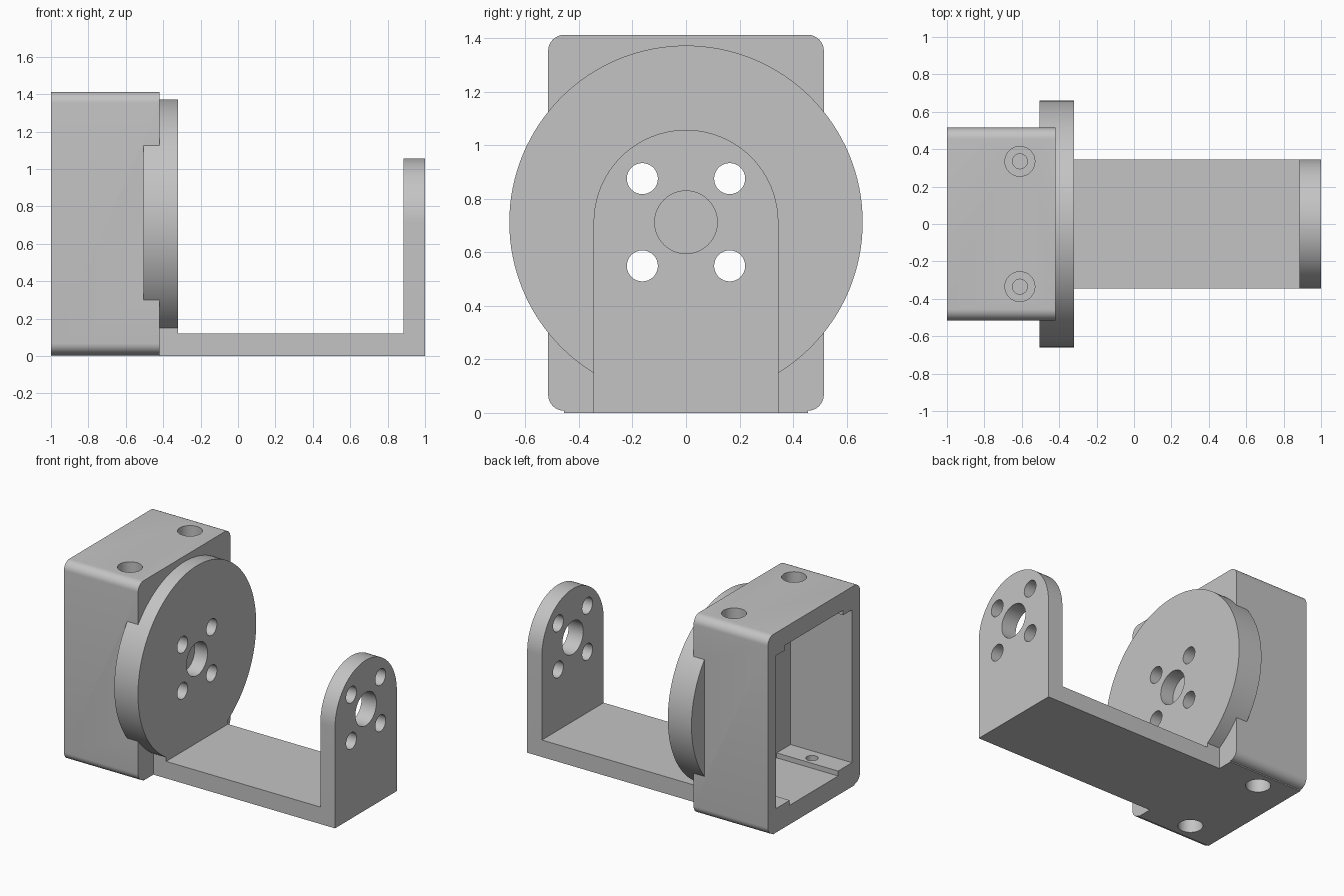
import bpy, bmesh, math
from mathutils import Vector

if "Cube" in bpy.data.objects:
    bpy.data.objects.remove(bpy.data.objects["Cube"])

grey = bpy.data.materials.new("light_grey")
grey.diffuse_color = (0.55, 0.55, 0.55, 1)
grey.use_nodes = True
grey.node_tree.nodes["Principled BSDF"].inputs["Base Color"].default_value = grey.diffuse_color

ZC = 0.712  # height of the pivot axis


def prism(name, points, a, b, axis="x"):
    """Extrude a closed profile: (y, z) along x, or (x, y) along z."""
    place = (lambda p, t: (t, p[0], p[1])) if axis == "x" else (lambda p, t: (p[0], p[1], t))
    bm = bmesh.new()
    face = bm.faces.new([bm.verts.new(place(p, a)) for p in points])
    new = bmesh.ops.extrude_face_region(bm, geom=[face])["geom"]
    shift = Vector(place((0, 0), b - a))
    bmesh.ops.translate(bm, vec=shift, verts=[v for v in new if isinstance(v, bmesh.types.BMVert)])
    bmesh.ops.recalc_face_normals(bm, faces=bm.faces[:])
    mesh = bpy.data.meshes.new(name)
    bm.to_mesh(mesh)
    bm.free()
    mesh.materials.append(grey)
    ob = bpy.data.objects.new(name, mesh)
    bpy.context.collection.objects.link(ob)
    return ob


def rect(u0, u1, v0, v1):
    return [(u0, v0), (u1, v0), (u1, v1), (u0, v1)]


def arc(cu, cv, r, start, end, n):
    return [(cu + r * math.cos(math.radians(start + (end - start) * i / n)),
             cv + r * math.sin(math.radians(start + (end - start) * i / n))) for i in range(n + 1)]


def circle(cu, cv, r, n=48):
    return arc(cu, cv, r, 0, 360, n)[:-1]


def rounded(hw, v0, v1, r):
    pts = []
    for su, cv, s in ((1, v0 + r, -90), (1, v1 - r, 0), (-1, v1 - r, 90), (-1, v0 + r, 180)):
        pts += arc(su * (hw - r), cv, r, s, s + 90, 8)
    return pts


def combine(target, other, operation):
    mod = target.modifiers.new("bool", "BOOLEAN")
    mod.operation = operation
    mod.solver = "EXACT"
    mod.object = other
    bpy.context.view_layer.objects.active = target
    bpy.ops.object.modifier_apply(modifier=mod.name)
    bpy.data.objects.remove(other)


# Solid parts: housing, its foot, round flange, floor arm, flange foot, upright ear
body = prism("motor_bracket", rounded(0.515, 0.008, 1.412, 0.06), -1, -0.42)
solids = [
    prism("foot", rect(-0.455, 0.455, 0, 0.05), -1, -0.42),
    prism("flange", circle(0, ZC, 0.66, 128), -0.505, -0.32),
    prism("flange_foot", rect(-0.345, 0.345, 0, 0.3), -0.46, -0.32),
    prism("arm", rect(-0.345, 0.345, 0, 0.12), -0.45, 0.95),
    prism("ear", [(-0.345, 0), (0.345, 0)] + arc(0, ZC, 0.345, 0, 180, 48), 0.885, 1),
]
for s in solids:
    combine(body, s, "UNION")

# Housing cavity, stepped so that ledges carry the screws
cavity = [(-0.27, 0.135), (0.27, 0.135), (0.27, 0.17), (0.425, 0.17),
          (0.425, 1.25), (0.325, 1.25), (0.325, 1.285), (-0.325, 1.285),
          (-0.325, 1.25), (-0.425, 1.25), (-0.425, 0.17), (-0.27, 0.17)]
cuts = [prism("cavity", cavity, -1.1, -0.52)]

# Centre holes: blind pocket in the flange, through hole in the ear
cuts.append(prism("pocket", circle(0, ZC, 0.117), -0.42, -0.2))
cuts.append(prism("ear_hole", circle(0, ZC, 0.117), 0.8, 1.1))

for s in (-1, 1):
    # Four small holes through flange and ear
    for t in (-1, 1):
        cuts.append(prism("bolt_hole", circle(s * 0.163, ZC + t * 0.163, 0.058, 32), -0.7, 1.1))
    # Counterbored screw holes in the top and bottom of the housing
    for x, inner, seat, outer in ((-0.61, 1.2, 1.31, 1.5), (-0.75, 0.22, 0.1, -0.1)):
        y = s * 0.335
        cuts.append(prism("screw_hole", circle(x, y, 0.04, 32), min(inner, outer), max(inner, outer), "z"))
        cuts.append(prism("screw_seat", circle(x, y, 0.08, 32), min(seat, outer), max(seat, outer), "z"))
for c in cuts:
    combine(body, c, "DIFFERENCE")

bpy.ops.object.select_all(action="DESELECT")
body.select_set(True)
bpy.context.view_layer.objects.active = body
bpy.ops.object.shade_smooth_by_angle(angle=math.radians(30))
